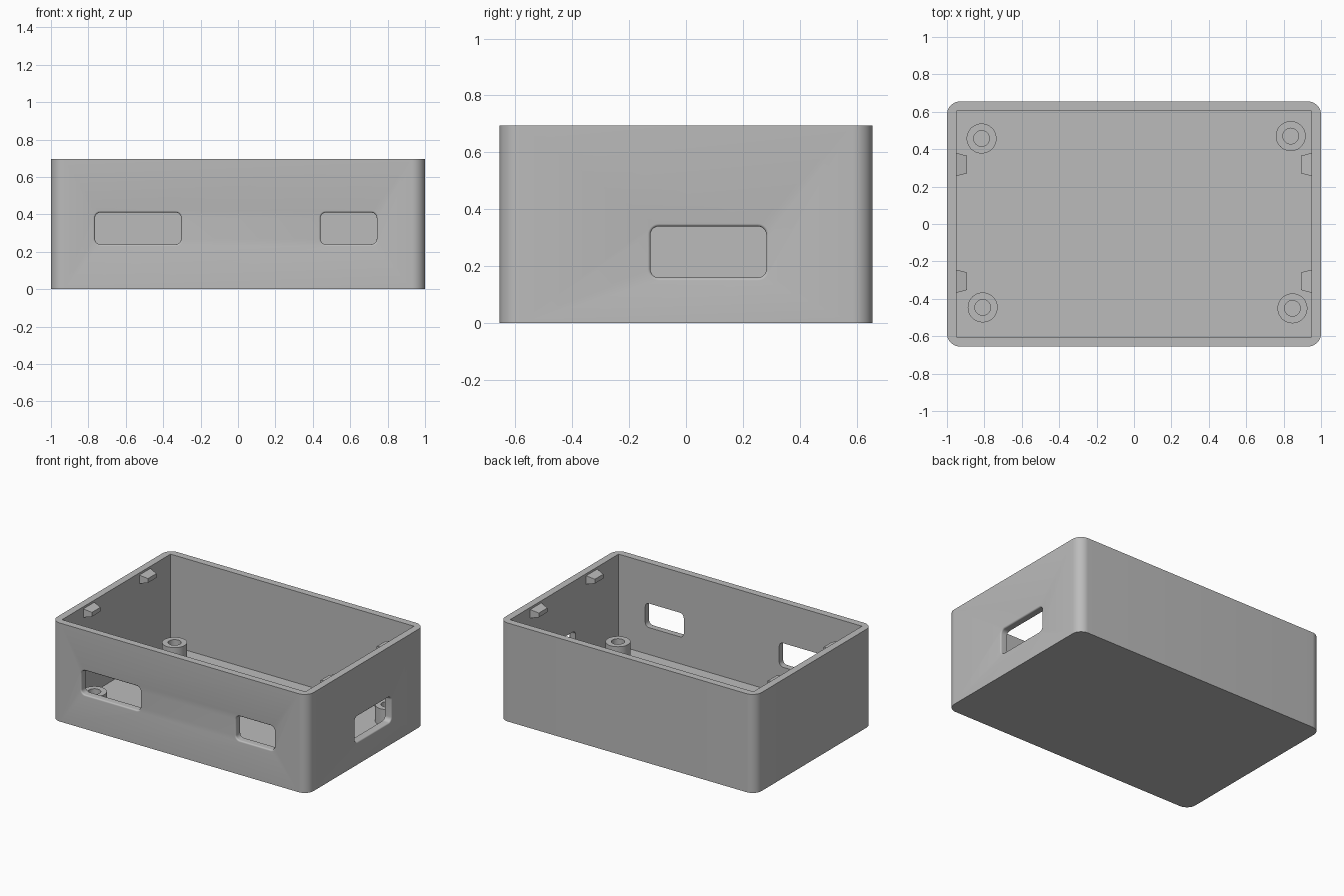
import bpy, bmesh
from math import sin, cos, pi
from mathutils import Vector

cube = bpy.data.objects.get("Cube")
if cube:
    bpy.data.objects.remove(cube, do_unlink=True)

HX, HY, H = 1.0, 0.655, 0.695      # half sizes and height of the box
WALL, FLOOR = 0.05, 0.05

grey = bpy.data.materials.new("matte grey plastic")
grey.use_nodes = True
colour = (0.5, 0.5, 0.5, 1)
grey.diffuse_color = colour
grey.node_tree.nodes["Principled BSDF"].inputs["Base Color"].default_value = colour


def rounded_rect(cx, cy, hx, hy, r, steps=8):
    """Outline of a rectangle with round corners, as 2D points."""
    points = []
    for k, (sx, sy) in enumerate([(1, 1), (-1, 1), (-1, -1), (1, -1)]):
        for i in range(steps + 1):
            a = (k + i / steps) * pi / 2
            points.append((cx + sx * (hx - r) + r * cos(a),
                           cy + sy * (hy - r) + r * sin(a)))
    return points


def rect(cx, cy, hx, hy):
    return [(cx + hx, cy + hy), (cx - hx, cy + hy), (cx - hx, cy - hy), (cx + hx, cy - hy)]


def loft(name, rings, ring_closed=False):
    """Skin rings of points; cap the ends, or join last ring to first."""
    bm = bmesh.new()
    loops = [[bm.verts.new(p) for p in ring] for ring in rings]
    pairs = list(zip(loops, loops[1:]))
    if ring_closed:
        pairs.append((loops[-1], loops[0]))
    else:
        bm.faces.new(loops[0])
        bm.faces.new(loops[-1])
    for low, high in pairs:
        for i in range(len(low)):
            j = (i + 1) % len(low)
            bm.faces.new((low[i], low[j], high[j], high[i]))
    bmesh.ops.recalc_face_normals(bm, faces=bm.faces)
    mesh = bpy.data.meshes.new(name)
    bm.to_mesh(mesh)
    bm.free()
    mesh.materials.append(grey)
    ob = bpy.data.objects.new(name, mesh)
    bpy.context.collection.objects.link(ob)
    return ob


def activate(ob):
    bpy.ops.object.select_all(action='DESELECT')
    ob.select_set(True)
    bpy.context.view_layer.objects.active = ob


def smooth(ob):
    activate(ob)
    bpy.ops.object.shade_smooth_by_angle(angle=pi / 6)


def cut(target, cutter):
    cutter.hide_render = True
    mod = target.modifiers.new("cut", 'BOOLEAN')
    mod.operation = 'DIFFERENCE'
    mod.solver = 'EXACT'
    mod.object = cutter
    activate(target)
    bpy.ops.object.modifier_apply(modifier=mod.name)
    bpy.data.objects.remove(cutter, do_unlink=True)


def port_cutter(place, u0, u1, v0, v1, r=0.03, flare=0.01):
    """Rounded opening whose outer rim is rolled over."""
    section = [(-0.05, flare)]
    for i in range(6):
        a = i / 5 * pi / 2
        section.append((flare * (1 - cos(a)), flare * (1 - sin(a))))
    section.append((WALL + 0.03, 0))
    rings = []
    for depth, grow in section:
        outline = rounded_rect((u0 + u1) / 2, (v0 + v1) / 2,
                               (u1 - u0) / 2 + grow, (v1 - v0) / 2 + grow, r + grow)
        rings.append([place(u, v, depth) for u, v in outline])
    return loft("port_cutter", rings)


# Open box with rounded outer corners and a square cavity
outline = rounded_rect(0, 0, HX, HY, 0.07, 12)
box = loft("enclosure_box", [[(x, y, z) for x, y in outline] for z in (0, H)])
inside = rect(0, 0, HX - WALL, HY - WALL)
cut(box, loft("cavity_cutter", [[(x, y, z) for x, y in inside] for z in (FLOOR, H + 0.1)]))

# Two openings in the front wall, one in the left (+x) wall
def front(u, v, d):
    return Vector((u, -HY + d, v))

def side(u, v, d):
    return Vector((HX - d, u, v))

cut(box, port_cutter(front, -0.765, -0.304, 0.24, 0.41))
cut(box, port_cutter(front, 0.441, 0.742, 0.24, 0.41))
cut(box, port_cutter(side, -0.125, 0.282, 0.16, 0.34))
smooth(box)

# Hollow screw posts on the floor
R_OUT, R_IN, POST_TOP = 0.08, 0.042, 0.165
posts = {"back_right": (-0.815, 0.457), "back_left": (0.838, 0.47),
         "front_right": (-0.809, -0.446), "front_left": (0.847, -0.451)}
for where, (px, py) in posts.items():
    rings = [[(px + r * cos(i * pi / 20), py + r * sin(i * pi / 20), z) for i in range(40)]
             for r, z in [(R_OUT, FLOOR - 0.01), (R_OUT, POST_TOP),
                          (R_IN, POST_TOP), (R_IN, FLOOR - 0.01)]]
    smooth(loft("screw_post_" + where, rings, ring_closed=True))

# Tapered snap tabs just under the rim of both end walls
for side_name, s in (("left", 1), ("right", -1)):
    for end_name, ty in (("back", 0.318), ("front", -0.306)):
        root = HX - WALL
        rings = [[(s * x, y, z) for y, z in rect(ty, 0.65, hw, hh)]
                 for x, hw, hh in [(root + 0.01, 0.062, 0.03), (root, 0.062, 0.03),
                                   (root - 0.057, 0.047, 0.015)]]
        loft(f"snap_tab_{end_name}_{side_name}", rings)
